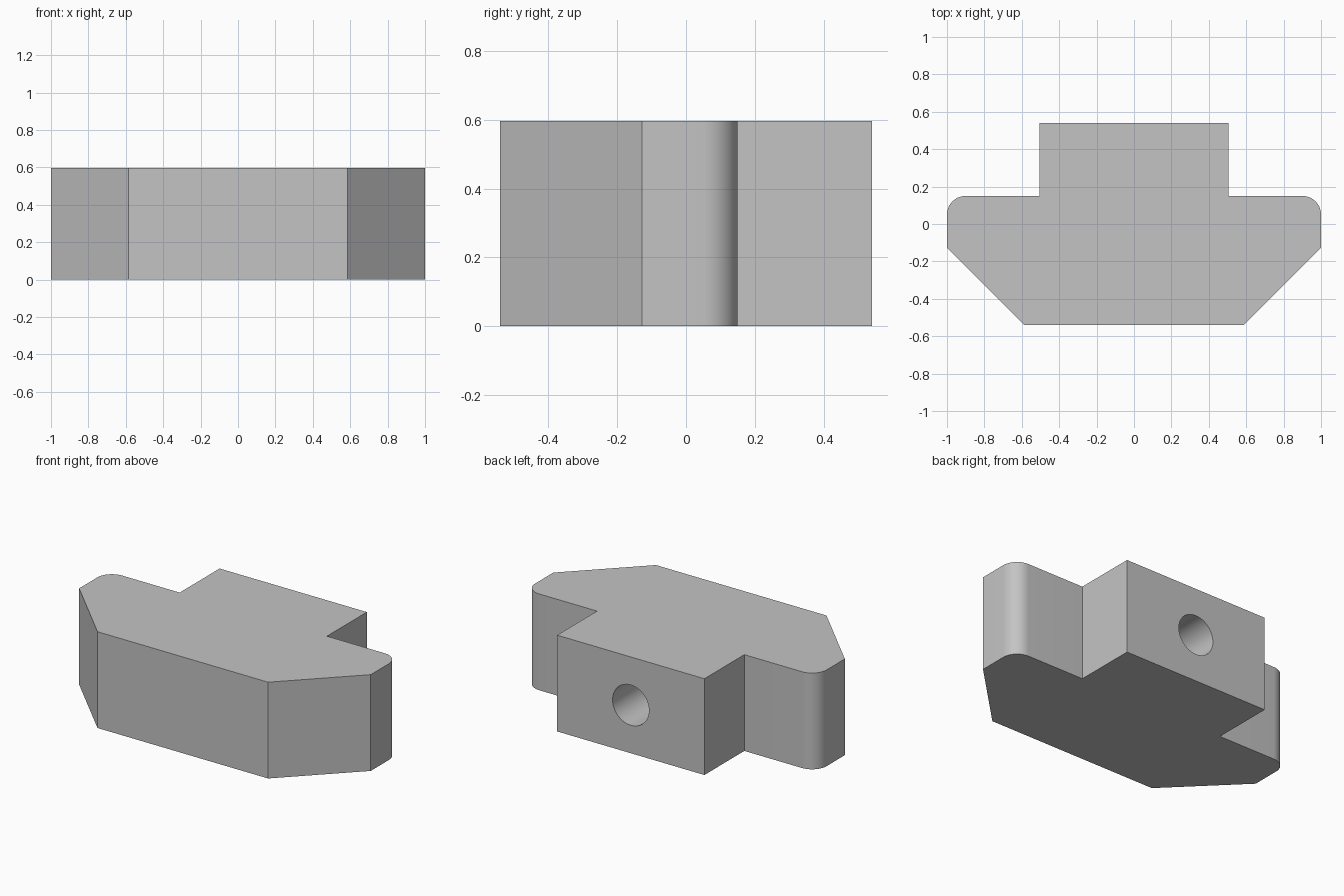
import bpy, bmesh, math
from mathutils import Matrix, Vector

default = bpy.data.objects.get("Cube")
if default:
    bpy.data.objects.remove(default, do_unlink=True)

HEIGHT = 0.597
FRONT, BACK, SHOULDER = -0.541, 0.541, 0.15
FILLET = 0.1
HOLE_RADIUS, HOLE_DEPTH = 0.125, 0.7

grey = bpy.data.materials.new("light_grey")
grey.use_nodes = True
colour = (0.55, 0.55, 0.55, 1)
grey.diffuse_color = colour
grey.node_tree.nodes["Principled BSDF"].inputs["Base Color"].default_value = colour


def make_object(name, bm):
    bmesh.ops.recalc_face_normals(bm, faces=bm.faces)
    mesh = bpy.data.meshes.new(name)
    bm.to_mesh(mesh)
    bm.free()
    mesh.materials.append(grey)
    obj = bpy.data.objects.new(name, mesh)
    bpy.context.collection.objects.link(obj)
    return obj


# T-shaped outline: chamfered front, rounded shoulders, narrow neck at the back
half = [(0.585, FRONT), (1, -0.128)]
steps = 14
for i in range(steps + 1):
    a = math.pi / 2 * i / steps
    half.append((1 - FILLET + FILLET * math.cos(a),
                 SHOULDER - FILLET + FILLET * math.sin(a)))
half += [(0.505, SHOULDER), (0.505, BACK)]
outline = half + [(-x, y) for x, y in reversed(half)]

# Solid body
bm = bmesh.new()
base = bm.faces.new([bm.verts.new((x, y, 0)) for x, y in outline])
extruded = bmesh.ops.extrude_face_region(bm, geom=[base], use_keep_orig=True)
top = [v for v in extruded["geom"] if isinstance(v, bmesh.types.BMVert)]
bmesh.ops.translate(bm, verts=top, vec=Vector((0, 0, HEIGHT)))
body = make_object("slot_nut_body", bm)

# Blind round hole in the back face
bm = bmesh.new()
overshoot = 0.1
place = (Matrix.Translation((0, BACK + (overshoot - HOLE_DEPTH) / 2, HEIGHT / 2))
         @ Matrix.Rotation(math.pi / 2, 4, "X"))
bmesh.ops.create_cone(bm, cap_ends=True, segments=48, radius1=HOLE_RADIUS,
                      radius2=HOLE_RADIUS, depth=HOLE_DEPTH + overshoot, matrix=place)
cutter = make_object("hole_cutter", bm)
cutter.hide_render = True

cut = body.modifiers.new("hole", "BOOLEAN")
cut.operation = "DIFFERENCE"
cut.solver = "EXACT"
cut.object = cutter

bpy.ops.object.select_all(action="DESELECT")
body.select_set(True)
bpy.context.view_layer.objects.active = body
bpy.ops.object.modifier_apply(modifier=cut.name)
bpy.data.objects.remove(cutter, do_unlink=True)
bpy.ops.object.shade_smooth_by_angle(angle=math.radians(30))
